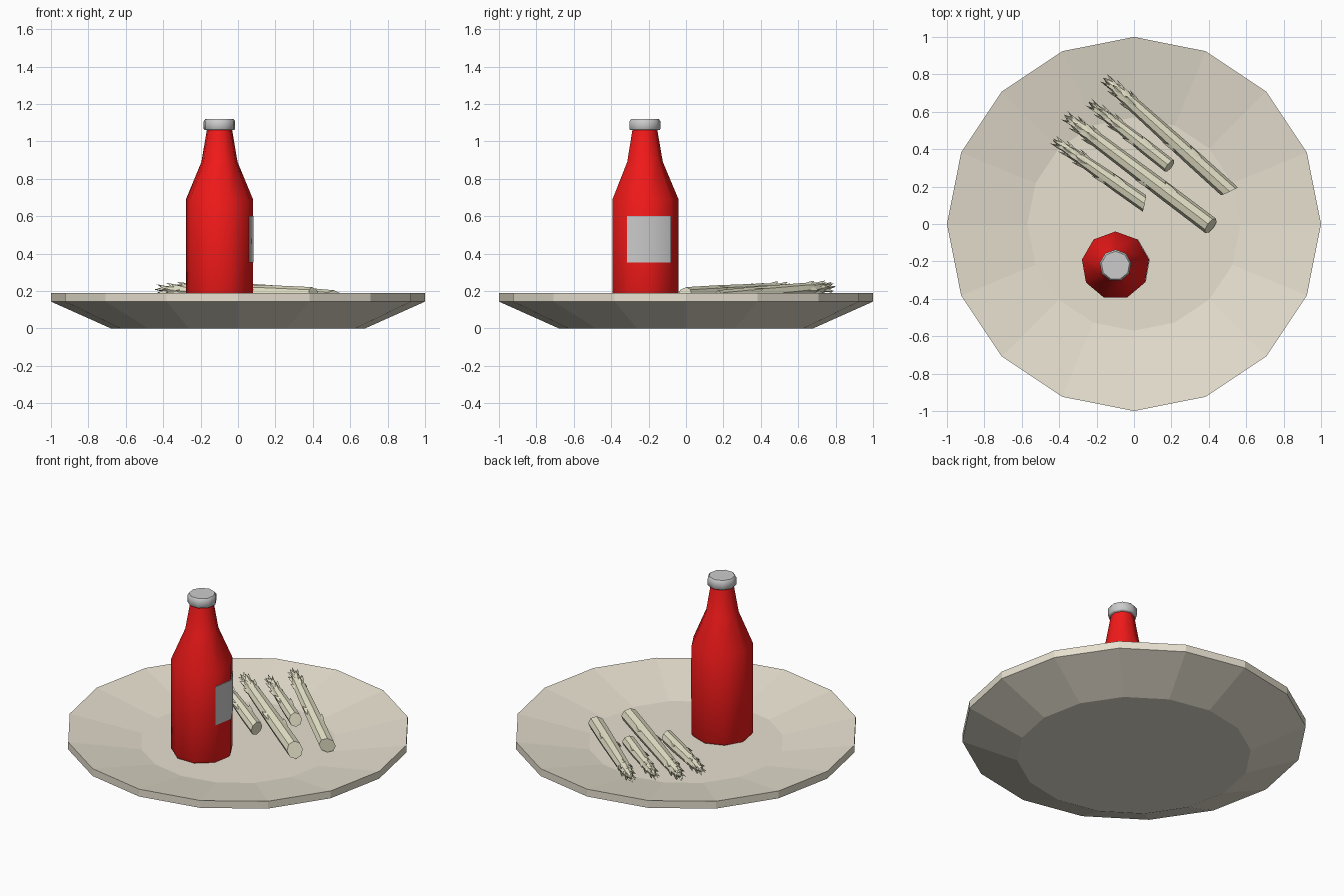
import bpy, math, random
from mathutils import Vector

if "Cube" in bpy.data.objects:
    bpy.data.objects.remove(bpy.data.objects["Cube"])

random.seed(4)


def material(name, rgb):
    m = bpy.data.materials.new(name)
    m.diffuse_color = (*rgb, 1)
    m.use_nodes = True
    m.node_tree.nodes["Principled BSDF"].inputs["Base Color"].default_value = m.diffuse_color
    return m


def add_mesh(name, verts, faces, mat=None, smooth=None):
    me = bpy.data.meshes.new(name)
    me.from_pydata(verts, [], faces)
    ob = bpy.data.objects.new(name, me)
    bpy.context.collection.objects.link(ob)
    if mat:
        me.materials.append(mat)
    if smooth:
        bpy.ops.object.select_all(action='DESELECT')
        ob.select_set(True)
        bpy.context.view_layer.objects.active = ob
        bpy.ops.object.shade_smooth_by_angle(angle=math.radians(smooth))
    return ob


def bridge(rings, n):
    """Quads between successive n-sided rings, plus end caps."""
    faces = [tuple(reversed(range(n)))]
    for i in range(rings - 1):
        for j in range(n):
            k = (j + 1) % n
            faces.append((i * n + j, i * n + k, (i + 1) * n + k, (i + 1) * n + j))
    faces.append(tuple(range((rings - 1) * n, rings * n)))
    return faces


def lathe(name, profile, n, start=0, centre=(0, 0), mat=None, smooth=None):
    verts = []
    for r, z in profile:
        for j in range(n):
            a = math.radians(start) + math.tau * j / n
            verts.append((centre[0] + r * math.cos(a), centre[1] + r * math.sin(a), z))
    return add_mesh(name, verts, bridge(len(profile), n), mat, smooth)


cream = material("cream", (0.80, 0.75, 0.63))
red = material("red", (0.90, 0.01, 0.01))
pale_green = material("pale_green", (0.79, 0.77, 0.58))

# Plate: sixteen-sided dish with a sunken floor
lathe("plate", [(0.68, 0), (1, 0.143), (1, 0.19), (0.57, 0.11)], 16, mat=cream)

# Bottle and cap: nine-sided
C = (-0.099, -0.222)
lathe("bottle", [(0.172, 0.108), (0.182, 0.125), (0.182, 0.69), (0.098, 0.89), (0.067, 1.07)],
      9, 90, C, red, 45)
lathe("bottle_cap", [(0.08, 1.06), (0.0855, 1.066), (0.0855, 1.107), (0.076, 1.12)],
      9, 90, C, smooth=50)

# Label: thin shell over two bottle faces
verts = []
for deg in (-30, 10, 50):
    a = math.radians(deg)
    for r, z in ((0.181, 0.353), (0.186, 0.353), (0.186, 0.60), (0.181, 0.60)):
        verts.append((C[0] + r * math.cos(a), C[1] + r * math.sin(a), z))
add_mesh("bottle_label", verts, bridge(3, 4), smooth=45)


def spear(name, base, tip, radius, side_cut, top_cut):
    """Stalk with an angled cut end and pointed scales towards the tip."""
    base, tip = Vector(base), Vector(tip)
    axis = tip - base
    length = axis.length
    d = axis.normalized()
    side = d.cross(Vector((0, 0, 1))).normalized()
    up = side.cross(d)
    n = 8
    head = 0.24

    def radial(a):
        return side * math.cos(a) + up * math.sin(a)

    # distance along the stalk and relative radius
    stations = [(0, 1), (length * 0.3, 0.98), (length - head, 0.84),
                (length - 0.13, 0.74), (length - 0.05, 0.48), (length, 0.06)]

    def stalk_radius(s):
        for (s0, r0), (s1, r1) in zip(stations, stations[1:]):
            if s <= s1:
                return radius * (r0 + (r1 - r0) * (s - s0) / (s1 - s0))
        return 0

    verts = []
    for i, (s, r) in enumerate(stations):
        for j in range(n):
            a = math.tau * j / n
            cut = side_cut * math.cos(a) + top_cut * math.sin(a) if i == 0 else 0
            verts.append(base + d * (s + cut) + radial(a) * r * radius)
    faces = bridge(len(stations), n)

    # scales: dense whorls on the head, a few down the stalk
    scales = []
    for w, back in enumerate((0.20, 0.155, 0.11, 0.07, 0.04)):
        for k in range(4):
            scales.append((length - back, math.tau * (k + 0.5 * (w % 2)) / 4 + random.uniform(-.2, .2), 0.065))
    for k, f in enumerate((0.28, 0.42, 0.54)):
        if length * f < length - 0.25:
            scales.append((length * f, 0.7 + 2.0 * k, 0.08))
    for s, a, size in scales:
        r = stalk_radius(s)
        w = 0.5
        o = len(verts)
        verts += [base + d * (s + size * 0.2) + radial(a - w) * r * 0.97,
                  base + d * (s - size * 0.4) + radial(a) * r * 0.97,
                  base + d * (s + size * 0.2) + radial(a + w) * r * 0.97,
                  base + d * (s + size * 0.25) + radial(a) * (r + 0.007),
                  base + d * min(s + size * 0.85, length + 0.005) + radial(a) * (r * 0.9 + 0.012)]
        faces += [(o, o + 1, o + 3), (o + 1, o + 2, o + 3), (o, o + 3, o + 4),
                  (o + 3, o + 2, o + 4), (o, o + 4, o + 2)]
    add_mesh(name, verts, faces, pale_green, 35)


# Asparagus: base, tip, radius, sideways and vertical cut of the end
spears = [((0.51, 0.175, 0.158), (-0.16, 0.78, 0.22), 0.046, -0.019, 0.0),
          ((0.19, 0.31, 0.185), (-0.24, 0.65, 0.205), 0.039, 0.0, 0.015),
          ((0.41, -0.01, 0.172), (-0.37, 0.58, 0.21), 0.048, 0.0, 0.02),
          ((0.055, 0.11, 0.17), (-0.43, 0.45, 0.21), 0.041, 0.018, 0.0)]
for i, s in enumerate(spears):
    spear(f"asparagus_spear_{i + 1}", *s)
